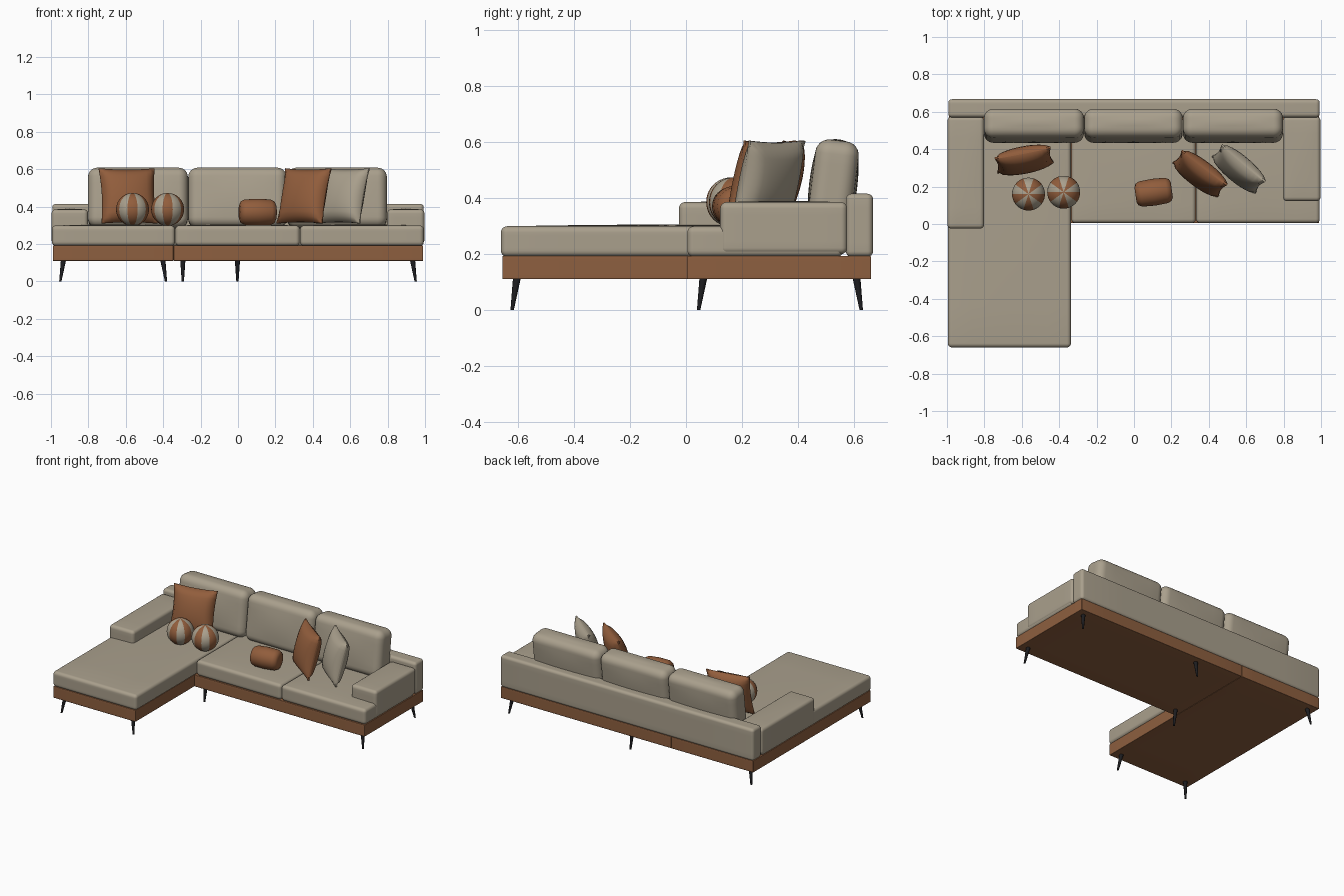
import bpy, bmesh, math
from mathutils import Vector, Euler

if "Cube" in bpy.data.objects:
    bpy.data.objects.remove(bpy.data.objects["Cube"])


def material(name, rgb):
    m = bpy.data.materials.new(name)
    m.use_nodes = True
    m.diffuse_color = (*rgb, 1)
    bsdf = m.node_tree.nodes["Principled BSDF"]
    bsdf.inputs["Base Color"].default_value = (*rgb, 1)
    bsdf.inputs["Roughness"].default_value = 0.8
    return m


FABRIC = material("beige fabric", (0.40, 0.35, 0.265))
WOOD = material("brown wood", (0.27, 0.115, 0.05))
LEATHER = material("tan leather", (0.285, 0.11, 0.045))
METAL = material("black metal", (0.012, 0.012, 0.014))


def finish(name, bm, mats, loc=(0, 0, 0), rot=(0, 0, 0), angle=50):
    bmesh.ops.recalc_face_normals(bm, faces=bm.faces)
    mesh = bpy.data.meshes.new(name)
    bm.to_mesh(mesh)
    bm.free()
    obj = bpy.data.objects.new(name, mesh)
    bpy.context.collection.objects.link(obj)
    for m in mats:
        mesh.materials.append(m)
    obj.location = loc
    obj.rotation_euler = Euler([math.radians(a) for a in rot])
    bpy.ops.object.select_all(action="DESELECT")
    obj.select_set(True)
    bpy.context.view_layer.objects.active = obj
    bpy.ops.object.shade_smooth_by_angle(angle=math.radians(angle))
    return obj


def shaped_cube(shape):
    """Gridded cube whose points are moved by shape(u, v, w)."""
    bm = bmesh.new()
    bmesh.ops.create_cube(bm, size=2)
    bmesh.ops.subdivide_edges(bm, edges=bm.edges[:], cuts=11, use_grid_fill=True)
    for v in bm.verts:
        v.co = shape(*v.co)
    return bm


def soft_box(name, mat, x, y, z, r, rot=(0, 0, 0), puff=(0, 0, 0)):
    """Rounded box between ranges; puff bulges each axis in mid face."""
    ranges = (x, y, z)
    half = [(b - a) / 2 for a, b in ranges]

    def shape(*c):
        flat = [max(-1, min(1, k * 2)) for k in c]
        turn = Vector([math.copysign(math.tan(max(0, abs(k) * 2 - 1) * math.pi / 4), k) for k in c])
        turn.normalize()
        p = Vector([f * (h - r) for f, h in zip(flat, half)]) + turn * r
        for i in range(3):
            j, k = (i + 1) % 3, (i + 2) % 3
            p[i] += flat[i] * puff[i] * (1 - flat[j] ** 2) * (1 - flat[k] ** 2)
        return p

    centre = [(a + b) / 2 for a, b in ranges]
    return finish(name, shaped_cube(shape), [mat], centre, rot)


# Plinth in two modules
soft_box("chaise_base", WOOD, (-0.99, -0.345), (-0.655, 0.66), (0.11, 0.193), 0.004)
soft_box("main_base", WOOD, (-0.345, 0.99), (0.005, 0.66), (0.11, 0.193), 0.004)

# Seat cushions
for name, x, front in (("chaise_seat", (-0.995, -0.337), -0.66),
                       ("middle_seat", (-0.335, 0.33), 0.005),
                       ("left_seat", (0.332, 0.993), 0.005)):
    soft_box(name, FABRIC, x, (front, 0.56), (0.19, 0.299), 0.022, puff=(0, 0, 0.006))

# Back frame and arms
soft_box("back_frame", FABRIC, (-0.993, 0.993), (0.57, 0.667), (0.19, 0.415), 0.02)
soft_box("right_arm", FABRIC, (-0.997, -0.802), (-0.025, 0.575), (0.2, 0.385), 0.022, puff=(0, 0, 0.004))
soft_box("left_arm", FABRIC, (0.797, 0.997), (0.122, 0.575), (0.2, 0.385), 0.022, puff=(0, 0, 0.004))

# Leaning back cushions
for name, x in (("right", (-0.802, -0.268)), ("middle", (-0.266, 0.26)), ("left", (0.262, 0.796))):
    soft_box(name + "_back_cushion", FABRIC, x, (0.447, 0.603), (0.285, 0.606), 0.05,
             rot=(-7, 0, 0), puff=(0, 0.008, 0.004))


# Square scatter pillows with pinched corners
def pillow(name, mat, loc, yaw, size=0.152, thick=0.058):
    def shape(u, v, w):
        full = max(0, (1 - u * u) * (1 - w * w)) ** 0.42
        return Vector((size * u * (1 - 0.07 * (1 - w * w)),
                       v * (0.005 + thick * full),
                       size * w * (1 - 0.05 * (1 - u * u))))
    finish(name, shaped_cube(shape), [mat], loc, (-15, 0, yaw), 60)


pillow("right_pillow", LEATHER, (-0.588, 0.342, 0.457), 11)
pillow("middle_pillow", LEATHER, (0.353, 0.27, 0.457), -37)
pillow("left_pillow", FABRIC, (0.56, 0.295, 0.457), -40)

# Striped ball cushions
WEDGES = 10
for name, loc in (("right_ball", (-0.564, 0.16, 0.385)), ("left_ball", (-0.376, 0.17, 0.385))):
    bm = bmesh.new()
    bmesh.ops.create_uvsphere(bm, u_segments=WEDGES * 4, v_segments=20, radius=0.088)
    step = math.tau / WEDGES
    # Turn so that a leather wedge is centred on the front
    bmesh.ops.rotate(bm, verts=bm.verts, matrix=Euler((0, 0, -math.pi / 2 - step / 2)).to_matrix())
    for f in bm.faces:
        c = f.calc_center_median()
        a = math.atan2(c.y, c.x) + math.pi / 2 + step / 2
        f.material_index = math.floor(a / step) % 2
    finish(name, bm, [LEATHER, FABRIC], loc)

# Small bolster: a lathed profile with rounded ends
bm = bmesh.new()
profile = [(-0.098, 0), (-0.098, 0.04), (-0.09, 0.058), (-0.07, 0.068), (0, 0.072),
           (0.07, 0.068), (0.09, 0.058), (0.098, 0.04), (0.098, 0)]
points = [bm.verts.new((x, 0, r)) for x, r in profile]
edges = [bm.edges.new(pair) for pair in zip(points, points[1:])]
bmesh.ops.spin(bm, geom=points + edges, cent=(0, 0, 0), axis=(1, 0, 0),
               angle=math.tau, steps=32, use_merge=True)
bmesh.ops.remove_doubles(bm, verts=bm.verts, dist=0.0005)
finish("bolster", bm, [LEATHER], (0.105, 0.17, 0.37), (0, 0, 8))

# Splayed tapered legs: foot position and outward lean
HEIGHT = 0.115
for name, x, y, dx, dy in (("chaise_front_right_leg", -0.95, -0.62, -1, -1),
                           ("chaise_front_left_leg", -0.385, -0.62, 1, -1),
                           ("inner_corner_leg", -0.295, 0.045, 0, -1),
                           ("front_left_leg", 0.95, 0.045, 1, -1),
                           ("back_left_leg", 0.95, 0.625, 1, 1),
                           ("back_middle_leg", -0.003, 0.625, 0, 1),
                           ("back_right_leg", -0.95, 0.625, -1, 1)):
    bm = bmesh.new()
    bmesh.ops.create_cone(bm, cap_ends=True, segments=16, radius1=0.006, radius2=0.014, depth=HEIGHT)
    for v in bm.verts:
        v.co.z += HEIGHT / 2
        up = v.co.z / HEIGHT
        v.co.x -= dx * 0.017 * up
        v.co.y -= dy * 0.017 * up
    finish(name, bm, [METAL], (x, y, 0))
